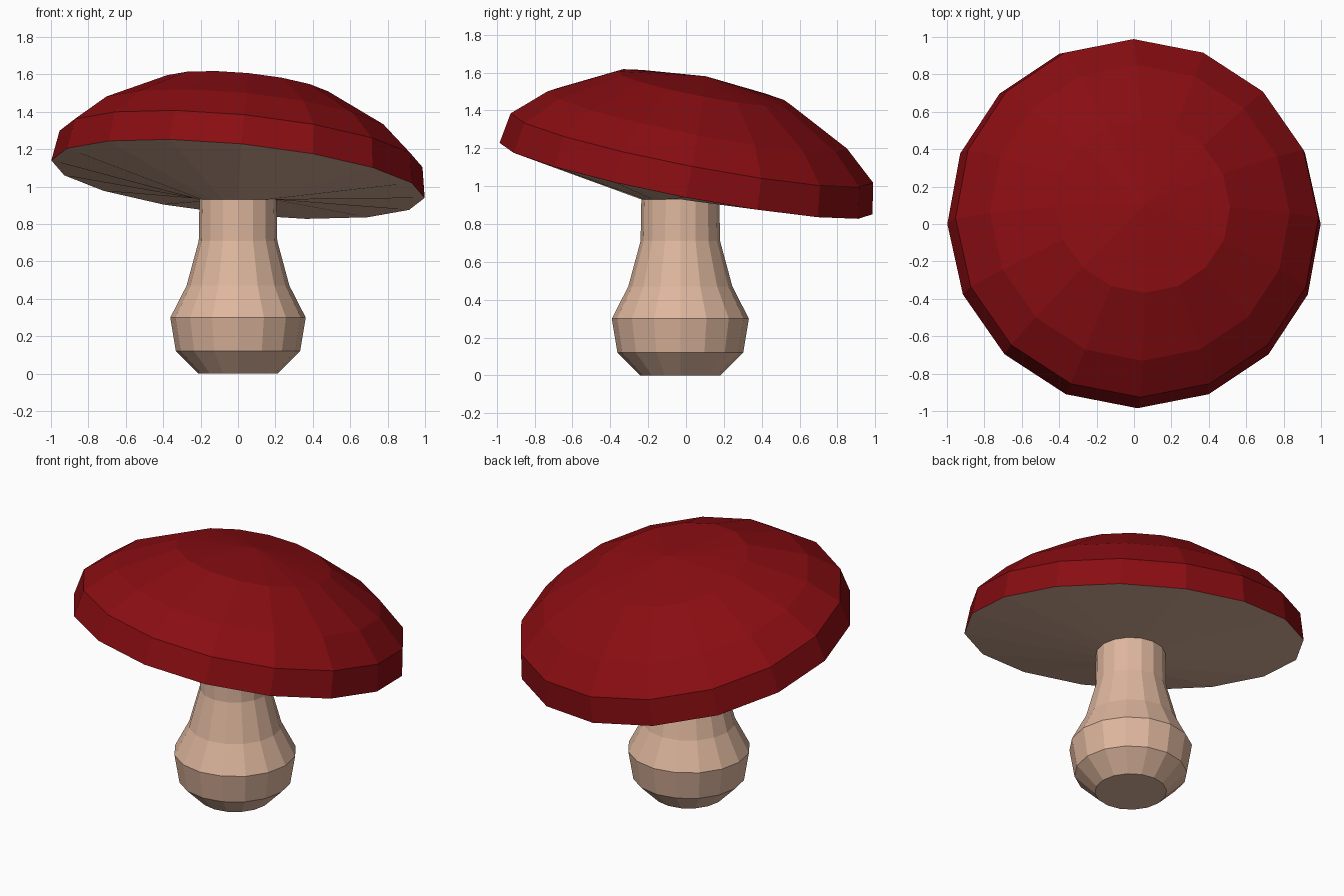
import bpy, bmesh
from math import cos, sin, tau
from mathutils import Matrix, Vector, Euler

if "Cube" in bpy.data.objects:
    bpy.data.objects.remove(bpy.data.objects["Cube"])

SIDES = 16


def material(name, color):
    m = bpy.data.materials.new(name)
    m.diffuse_color = color
    m.use_nodes = True
    m.node_tree.nodes["Principled BSDF"].inputs["Base Color"].default_value = m.diffuse_color
    return m


def ring(bm, r, z, matrix):
    return [bm.verts.new(matrix @ Vector((r * cos(tau * i / SIDES), r * sin(tau * i / SIDES), z)))
            for i in range(SIDES)]


def bridge(bm, a, b):
    for i in range(SIDES):
        j = (i + 1) % SIDES
        bm.faces.new((a[i], a[j], b[j], b[i]))


def finish(bm, name, mat):
    me = bpy.data.meshes.new(name)
    bm.to_mesh(me)
    bm.free()
    me.materials.append(mat)
    ob = bpy.data.objects.new(name, me)
    bpy.context.collection.objects.link(ob)


red = material("cap_red", (0.25, 0.004, 0.006, 1))
cream = material("stem_cream", (0.73, 0.47, 0.34, 1))

tilt = Matrix.Translation((0, 0, 1.04)) @ Euler((-0.19, 0.10, 0)).to_matrix().to_4x4()
upright = Matrix.Translation((0, -0.03, 0))
RIM = 1.003

# Tilted cap dome
bm = bmesh.new()
rings = [ring(bm, r, h, tilt) for r, h in
         ((RIM, 0), (0.975, 0.165), (0.805, 0.317), (0.468, 0.49))]
for a, b in zip(rings, rings[1:]):
    bridge(bm, a, b)
apex = bm.verts.new(tilt @ Vector((0, 0, 0.553)))
for i in range(SIDES):
    bm.faces.new((rings[-1][i], rings[-1][(i + 1) % SIDES], apex))
finish(bm, "cap", red)

# Bulbous stem, flaring at the top into the underside of the cap
bm = bmesh.new()
rings = [ring(bm, r, z, upright) for r, z in
         ((0.212, 0), (0.332, 0.12), (0.362, 0.30), (0.275, 0.47), (0.21, 0.71), (0.206, 0.93))]
rings.append(ring(bm, RIM, 0, tilt))
for a, b in zip(rings, rings[1:]):
    bridge(bm, a, b)
bm.faces.new(rings[0][::-1])
finish(bm, "stem_and_underside", cream)
